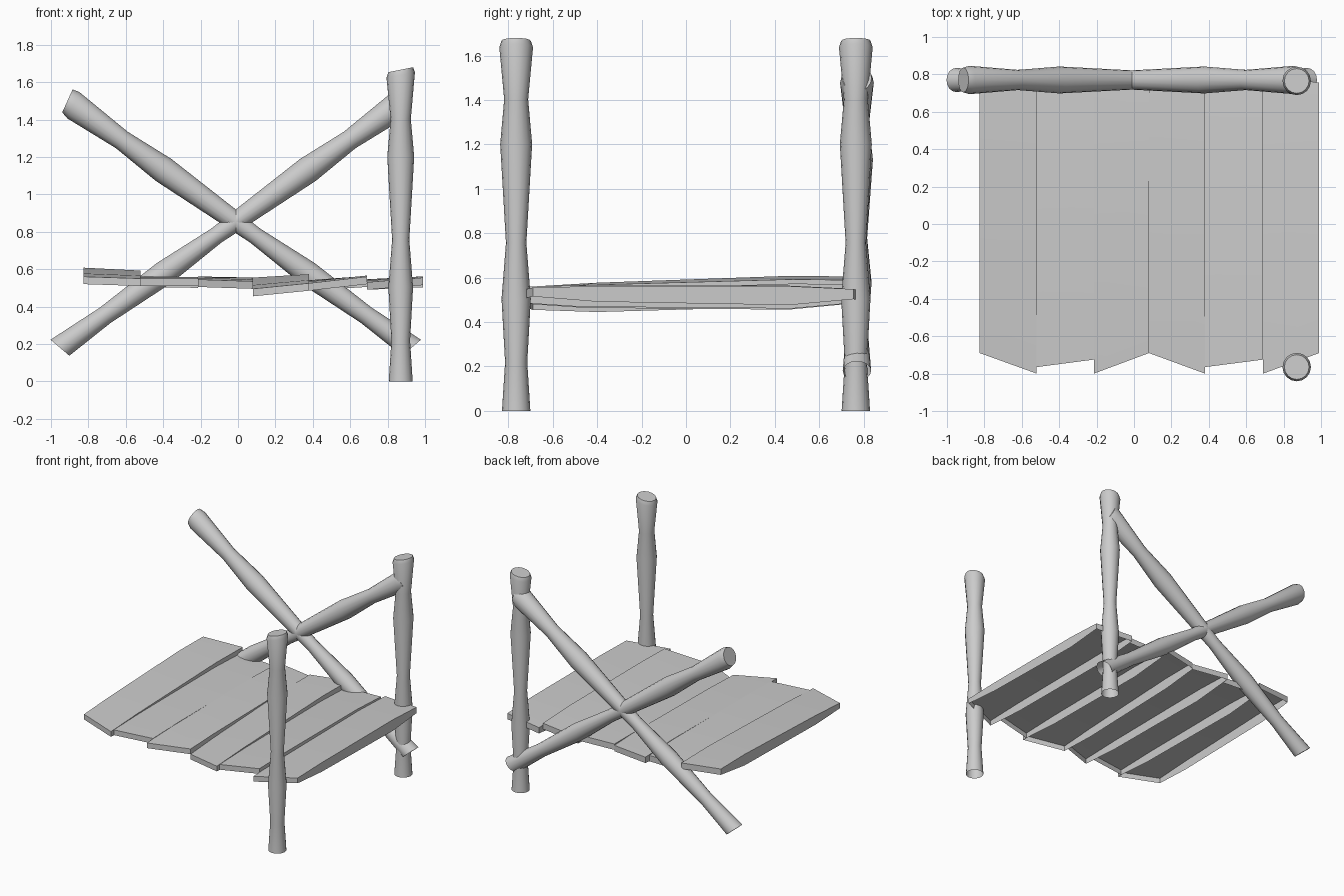
import bpy, bmesh, math
from mathutils import Vector

if "Cube" in bpy.data.objects:
    bpy.data.objects.remove(bpy.data.objects["Cube"])

SIDES = 16
# log profile: (fraction of length, radius)
LOG = [(0, .064), (.13, .050), (.30, .066), (.45, .046), (.715, .072),
       (.835, .054), (.975, .076), (.992, .066)]


def finish(bm, name, angle):
    mesh = bpy.data.meshes.new(name)
    bm.normal_update()
    bm.to_mesh(mesh)
    bm.free()
    ob = bpy.data.objects.new(name, mesh)
    bpy.context.collection.objects.link(ob)
    bpy.ops.object.select_all(action='DESELECT')
    ob.select_set(True)
    bpy.context.view_layer.objects.active = ob
    bpy.ops.object.shade_smooth_by_angle(angle=math.radians(angle))
    return ob


def log(name, start, end, side, foot_tilt=0.0):
    """Turned log, open at the foot, with a slanted cap; 'side' is the long side of the cap."""
    a, b = Vector(start), Vector(end)
    axis = (b - a).normalized()
    v = Vector((0, 1, 0))
    u = v.cross(axis).normalized()
    if u.dot(Vector(side)) < 0:
        u = -u
        v = -v
    length = (b - a).length
    bm = bmesh.new()
    rings = []
    for i, (t, r) in enumerate(LOG):
        tilt = .2 if i >= len(LOG) - 2 else (foot_tilt if i == 0 else 0)
        ring = []
        for k in range(SIDES):
            c, s = math.cos(math.tau * k / SIDES), math.sin(math.tau * k / SIDES)
            ring.append(bm.verts.new(a + axis * (t * length + tilt * r * c)
                                     + u * (r * c) + v * (r * s)))
        rings.append(ring)
    for lo, hi in zip(rings, rings[1:]):
        for k in range(SIDES):
            n = (k + 1) % SIDES
            bm.faces.new((lo[k], lo[n], hi[n], hi[k]))
    bm.faces.new(rings[-1])
    return finish(bm, name, 40)


def plank(name, x, front, rear, z_front, z_rear):
    """Board with a thicker middle and an open underside; pairs are (left, right)."""
    bm = bmesh.new()
    rows = []
    for f, bulge, drop in ((0, 0, .040), (.2, .008, .070), (.8, .012, .085), (1, 0, .045)):
        top, low = [], []
        for i in (0, 1):
            y = front[i] + (rear[i] - front[i]) * f
            z = z_front[i] + (z_rear[i] - z_front[i]) * f + bulge
            top.append(bm.verts.new((x[i], y, z)))
            low.append(bm.verts.new((x[i], y, z - drop)))
        rows.append((low[0], top[0], top[1], low[1]))
    for p, q in zip(rows, rows[1:]):
        for i in range(3):
            bm.faces.new((p[i], p[i + 1], q[i + 1], q[i]))
    bm.faces.new(rows[0])
    bm.faces.new(rows[-1])
    bmesh.ops.recalc_face_normals(bm, faces=bm.faces)
    if sum(f.normal.z * f.calc_area() for f in bm.faces) < 0:
        bmesh.ops.reverse_faces(bm, faces=bm.faces)
    return finish(bm, name, 15)


# upright posts
for label, y in (("front", -.765), ("back", .765)):
    log(label + "_post", (.87, y, 0), (.87, y, 1.68), (1, 0, 0))

# crossed braces at the back
MID = -.012
for label, s in (("left", 1), ("right", -1)):
    log(label + "_brace", (MID - s * .94, .77, .18), (MID + s * .915, .77, 1.51),
        (0, 0, 1), -.25)

# deck planks: x, front y, rear y, top height at front, top height at rear
LONG_R, LONG_L, MILD = (-.69, -.80), (-.80, -.69), (-.765, -.725)
REAR_R, REAR_L, REAR_M = (.755, .80), (.80, .755), (.77, .75)
DECK = [
    ((-.825, -.52), LONG_R, REAR_R, (.56, .55), (.605, .588)),
    ((-.52, -.215), MILD, REAR_M, (.55, .55), (.55, .545)),
    ((-.215, .08), LONG_L, REAR_L, (.545, .535), (.55, .545)),
    ((.08, .38), LONG_R, REAR_R, (.495, .525), (.555, .57)),
    ((.38, .69), MILD, REAR_M, (.525, .56), (.53, .55)),
    ((.69, .99), LONG_L, REAR_L, (.53, .555), (.535, .548)),
]
for i, args in enumerate(DECK):
    plank("deck_plank_%d" % (i + 1), *args)
